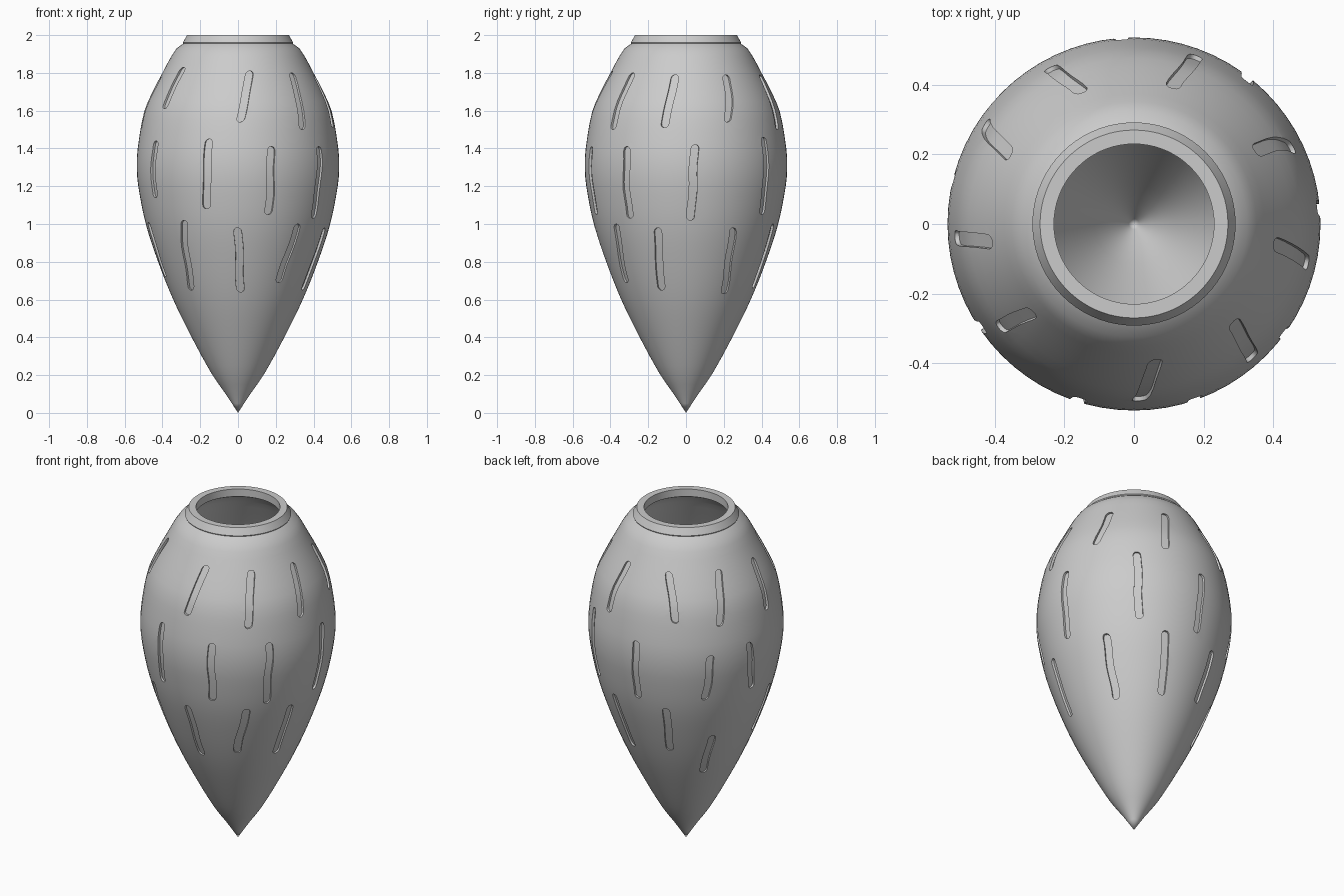
import bpy, bmesh, random
from math import sin, cos, radians, sqrt, pi

if "Cube" in bpy.data.objects:
    bpy.data.objects.remove(bpy.data.objects["Cube"])

random.seed(4)
SEG = 72
WALL = 0.05

# outer silhouette of the body: (radius, height)
KEYS = [(0, 0), (0.065, 0.1), (0.135, 0.2), (0.245, 0.4), (0.343, 0.6), (0.423, 0.8),
        (0.488, 1.0), (0.528, 1.2), (0.536, 1.3), (0.531, 1.4), (0.495, 1.6),
        (0.442, 1.72), (0.40, 1.8), (0.352, 1.89), (0.325, 1.93), (0.29, 1.955)]


def slope(i):
    a, b = KEYS[max(i - 1, 0)], KEYS[min(i + 1, len(KEYS) - 1)]
    return (b[0] - a[0]) / (b[1] - a[1])


def radius(z):
    """Smooth cubic interpolation of the silhouette."""
    i = 0
    while i < len(KEYS) - 2 and z > KEYS[i + 1][1]:
        i += 1
    (r0, z0), (r1, z1) = KEYS[i], KEYS[i + 1]
    h = z1 - z0
    t = (z - z0) / h
    return ((2*t**3 - 3*t**2 + 1) * r0 + (t**3 - 2*t**2 + t) * h * slope(i)
            + (3*t**2 - 2*t**3) * r1 + (t**3 - t**2) * h * slope(i + 1))


def polar(r, a, z):
    return (r * cos(a), r * sin(a), z)


def finish(bm, name):
    bmesh.ops.remove_doubles(bm, verts=bm.verts, dist=1e-5)
    bmesh.ops.recalc_face_normals(bm, faces=bm.faces)
    me = bpy.data.meshes.new(name)
    bm.to_mesh(me)
    bm.free()
    ob = bpy.data.objects.new(name, me)
    bpy.context.collection.objects.link(ob)
    return ob


# hollow jar: outer wall, lip, inner wall, lathed around z
heights = [0.05 * k for k in range(1, 38)] + [1.89, 1.93, 1.955]
profile = [(0, 0)] + [(radius(z), z) for z in heights]
profile += [(0.292, 1.96), (0.27, 2.0), (0.23, 2.0), (0.23, 1.955)]
profile += [(radius(z) - WALL, z) for z in reversed(heights) if 0.1 <= z < 1.95]
profile += [(0, 0.08)]
bm = bmesh.new()
rings = []
for r, z in profile:
    if r == 0:
        rings.append([bm.verts.new((0, 0, z))] * SEG)
    else:
        rings.append([bm.verts.new(polar(r, 2 * pi * k / SEG, z)) for k in range(SEG)])
for lo, hi in zip(rings, rings[1:]):
    for k in range(SEG):
        n = (k + 1) % SEG
        quad = list(dict.fromkeys([lo[k], lo[n], hi[n], hi[k]]))
        bm.faces.new(quad)
jar = finish(bm, "jar_body")

# shallow rounded grooves: (bottom z, bottom angle, top z, top angle)
GROOVES = [
    # upper row
    (1.54, -89, 1.81, -81), (1.50, -49, 1.80, -45), (1.51, -13, 1.79, -8),
    (1.54, 26, 1.79, 32), (1.50, 69, 1.79, 74), (1.61, -143, 1.83, -139),
    (1.50, -176, 1.78, -173), (1.50, 146, 1.79, 151), (1.53, 119, 1.79, 112),
    # middle row
    (1.14, -148, 1.44, -146), (1.08, -109, 1.45, -107), (1.05, -71, 1.41, -71),
    (1.03, -37, 1.41, -36), (1.02, 3, 1.42, 5), (1.05, 53, 1.46, 52),
    (1.04, 93, 1.40, 94), (1.06, 137, 1.34, 140), (1.07, 170, 1.37, 165),
    # lower row
    (0.72, -167, 1.01, -165), (0.65, -132, 1.02, -126), (0.64, -88, 0.98, -90),
    (0.69, -56, 1.0, -49), (0.65, -21, 0.98, -18), (0.63, 34, 0.98, 31),
    (0.66, 74, 1.0, 71), (0.70, 112, 1.0, 112), (0.53, 142, 0.80, 145)]
HALF = 0.021
DEPTH = 0.013

bm = bmesh.new()
for z0, a0, z1, a1 in GROOVES:
    length = z1 - z0
    ends = [0.001, 0.004, 0.011]
    steps = ends + [HALF + (length - 2 * HALF) * k / 8 for k in range(9)]
    steps += [length - e for e in reversed(ends)]
    bend, phase = random.uniform(0.001, 0.005), random.uniform(0, 6)
    sections = []
    for d in steps:
        z, e = z0 + d, min(d, length - d, HALF)
        w = HALF * sqrt(1 - (1 - e / HALF) ** 2)
        r = radius(z)
        a = radians(a0 + (a1 - a0) * d / length) + bend * sin(phase + 25 * d) / r
        sections.append([bm.verts.new(polar(r + off, a + s * w / r, z))
                         for off, s in ((-DEPTH, -1), (-DEPTH, 1), (0.03, 1), (0.03, -1))])
    for p, q in zip(sections, sections[1:]):
        for k in range(4):
            n = (k + 1) % 4
            bm.faces.new((p[k], p[n], q[n], q[k]))
    bm.faces.new(sections[0])
    bm.faces.new(sections[-1])
cutter = finish(bm, "groove_cutter")
cutter.hide_render = True
cutter.hide_viewport = False

# carve the grooves, then drop the cutter
cut = jar.modifiers.new("grooves", 'BOOLEAN')
cut.operation = 'DIFFERENCE'
cut.solver = 'EXACT'
cut.object = cutter
bpy.context.view_layer.objects.active = jar
jar.select_set(True)
cutter.select_set(False)
bpy.ops.object.modifier_apply(modifier=cut.name)
bpy.data.objects.remove(cutter, do_unlink=True)
bpy.ops.object.shade_smooth_by_angle(angle=radians(30))
